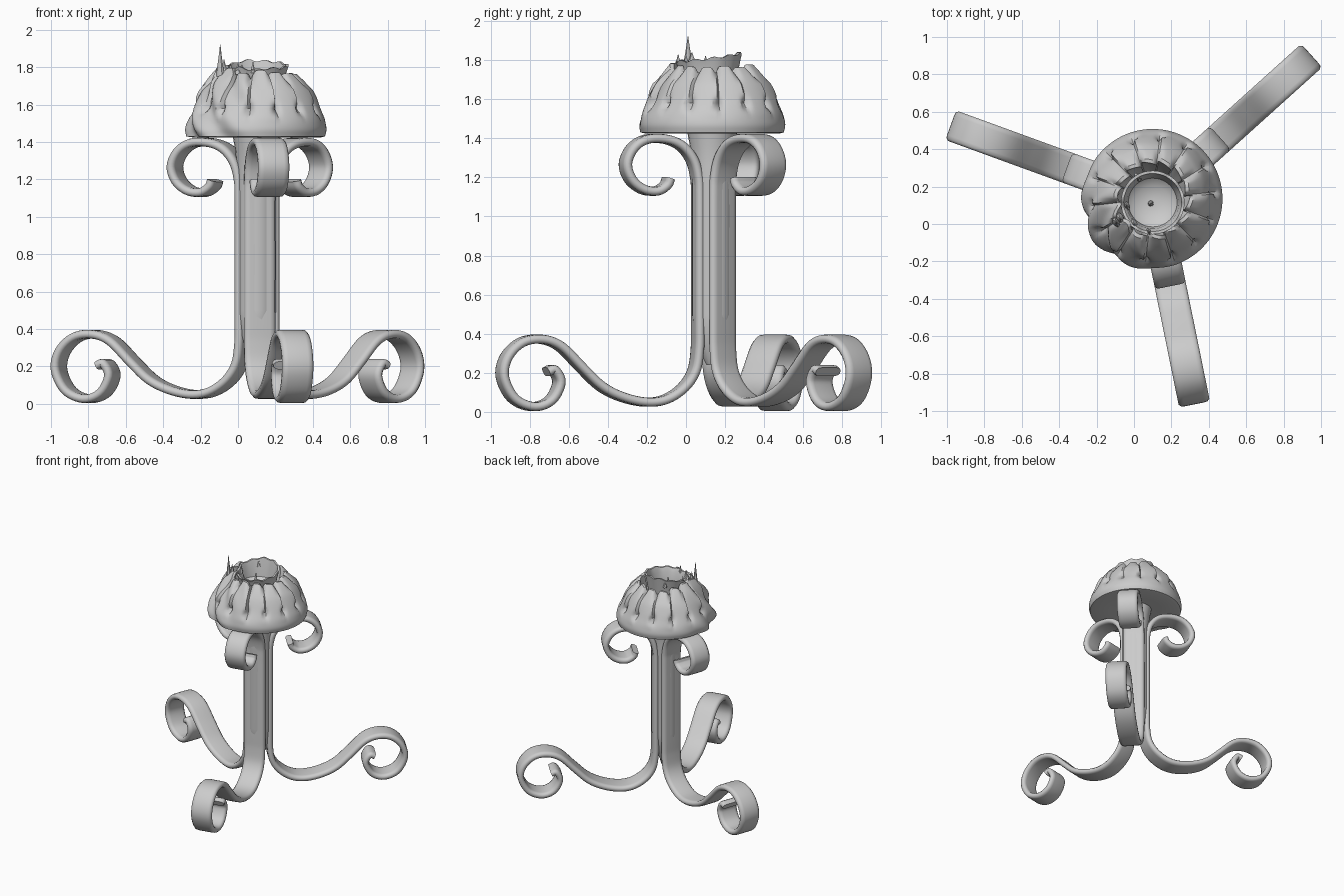
import bpy, bmesh, random
from math import sin, cos, pi, radians, exp
from mathutils import Vector

if "Cube" in bpy.data.objects:
    bpy.data.objects.remove(bpy.data.objects["Cube"])

random.seed(4)
CX, CY = 0.1, 0.135
TAU = 2 * pi


def finish(name, bm, angle=40):
    bmesh.ops.recalc_face_normals(bm, faces=bm.faces)
    me = bpy.data.meshes.new(name)
    bm.to_mesh(me)
    bm.free()
    ob = bpy.data.objects.new(name, me)
    bpy.context.collection.objects.link(ob)
    bpy.ops.object.select_all(action='DESELECT')
    ob.select_set(True)
    bpy.context.view_layer.objects.active = ob
    bpy.ops.object.shade_smooth_by_angle(angle=radians(angle))
    return ob


def smooth(points, steps=5):
    """Catmull-Rom curve through 2D points."""
    p = [Vector(q) for q in points]
    p = [2 * p[0] - p[1]] + p + [2 * p[-1] - p[-2]]
    out = []
    for a, b, c, d in zip(p, p[1:], p[2:], p[3:]):
        for k in range(steps):
            t = k / steps
            out.append(0.5 * (2 * b + (c - a) * t + (2 * a - 5 * b + 4 * c - d) * t * t
                              + (3 * b - a - 3 * c + d) * t ** 3))
    return out + [p[-2]]


def iron_strip(name, path, angle, width, thick, stretch=1.0):
    """Flat bar with rounded edges swept along a radial (r, z) path."""
    bm = bmesh.new()
    d = Vector((cos(angle), sin(angle), 0))
    side = Vector((-sin(angle), cos(angle), 0))
    w, t = width / 2, thick / 2
    half = [(-w, 0.35 * t), (-w + 0.012, 0.9 * t), (-w + 0.03, t), (w - 0.03, t),
            (w - 0.012, 0.9 * t), (w, 0.35 * t)]
    sect = half + [(a, -b) for a, b in reversed(half)]
    rings = []
    for i, p in enumerate(path):
        tan = (path[min(i + 1, len(path) - 1)] - path[max(i - 1, 0)]).normalized()
        n = Vector((-tan.y, tan.x))
        ring = []
        for a, b in sect:
            q = p + n * b
            co = Vector((CX, CY, q.y)) + d * q.x * stretch + side * a
            ring.append(bm.verts.new(co))
        rings.append(ring)
    for r0, r1 in zip(rings, rings[1:]):
        for j in range(len(sect)):
            k = (j + 1) % len(sect)
            bm.faces.new((r0[j], r0[k], r1[k], r1[j]))
    bm.faces.new(rings[0])
    bm.faces.new(rings[-1])
    return finish(name, bm, 50)


def lathe(name, profile, segs, warp=None, centre=(CX, CY), angle=40):
    """Revolve (r, z) points; warp(i, theta, r, z) may alter each one."""
    bm = bmesh.new()
    rings = []
    for i, (r, z) in enumerate(profile):
        ring = []
        for s in range(segs):
            th = TAU * s / segs
            rr, zz = warp(i, th, r, z) if warp else (r, z)
            ring.append(bm.verts.new((centre[0] + rr * cos(th), centre[1] + rr * sin(th), zz)))
        rings.append(ring)
    for r0, r1 in zip(rings, rings[1:]):
        for j in range(segs):
            k = (j + 1) % segs
            bm.faces.new((r0[j], r0[k], r1[k], r1[j]))
    bm.faces.new(rings[0])
    bm.faces.new(rings[-1])
    return finish(name, bm, angle)


# Three bent strips: foot scroll, column side, upper scroll, given as (y, z) of the side view
SCROLL = [(-.71, .205), (-.675, .215), (-.645, .15), (-.69, .06), (-.78, .027), (-.88, .07),
          (-.935, .18), (-.915, .28), (-.84, .355), (-.74, .372), (-.64, .335), (-.53, .225),
          (-.43, .13), (-.32, .075), (-.2, .05), (-.1, .065), (-.01, .125), (.045, .21),
          (.063, .32), (.065, .45), (.065, .8), (.065, 1.1), (.06, 1.2), (.035, 1.29),
          (-.02, 1.36), (-.1, 1.395), (-.2, 1.395), (-.27, 1.35), (-.305, 1.27), (-.28, 1.19),
          (-.22, 1.14), (-.15, 1.13), (-.1, 1.16), (-.085, 1.195)]
path = smooth([((0.14 - y) / 0.98, z) for y, z in SCROLL])
for side, deg, stretch in (("front", -78.5, 1.0), ("back_right", 42, 1.02), ("left", 160, 1.025)):
    iron_strip(side + "_scroll_leg", path, radians(deg), 0.168, 0.046, stretch)

# Solid core filling the column, flaring under the cap
lathe("column_core", [(.03, .24), (.09, .36), (.105, .5), (.105, 1.25), (.115, 1.36), (.13, 1.44)], 24)

# Pleated cap: overlapping petals with slots near the lower edge
PETALS = 14
lift = [random.uniform(-.025, .02) for _ in range(PETALS)]
push = [random.uniform(-.006, .01) for _ in range(PETALS)]
outer = smooth([(.365, 1.43), (.373, 1.47), (.362, 1.52), (.333, 1.58), (.295, 1.66),
                (.25, 1.73), (.205, 1.785)], 4)
outer = [tuple(p) for p in outer]
under = [(.02, 1.445), (.2, 1.44), (.345, 1.425)]
inner = [(.185, 1.785), (.175, 1.7), (.15, 1.62), (.02, 1.62)]
cap_profile = under + outer + inner


def petal_warp(i, th, r, z):
    if i < len(under) or i >= len(under) + len(outer) + 2:
        return r, z
    u = ((th - radians(5)) / TAU * PETALS) % PETALS
    k, f = int(u), u % 1
    up = min(1, max(0, (z - 1.5) / 0.1))
    rough = max(0, cos(th - radians(215))) ** 3
    dr = up * (0.024 * (f - 0.5) + push[k])
    edge = (f if f < 0.5 else f - 1) / 0.13
    if i < len(under) + len(outer):
        dr -= 0.035 * exp(-edge ** 2 - ((z - 1.575) / 0.028) ** 2)
    dr += rough * 0.02 * sin(9 * th + 25 * z)
    top = max(0, (z - 1.68) / 0.1)
    dz = top * (lift[k] - 0.03 * exp(-(edge * .8) ** 2))
    return r + dr, z + dz


lathe("pleated_cap", cap_profile, PETALS * 12, petal_warp, angle=32)

# Candle cup with a torn, sloping rim
cup = [(.02, 1.62), (.13, 1.62), (.145, 1.7), (.155, 1.76), (.17, 1.815),
       (.155, 1.815), (.14, 1.76), (.13, 1.69), (.09, 1.655), (.02, 1.65)]


def torn_rim(i, th, r, z):
    if i in (4, 5):
        z += 0.022 * sin(th - .3) + 0.012 * sin(5 * th) * max(0, cos(th - 3.6)) + .006 * sin(11 * th)
        z -= 0.03 * max(0, cos(th - radians(190))) ** 2
    return r, z


lathe("candle_cup", cup, 64, torn_rim, (0.1, 0.115))
lathe("candle_pin", [(.016, 1.64), (.012, 1.72), (.003, 1.78)], 12, None, (0.09, 0.11))

# Torn shards standing on the rim: x, y, base z, height, radius
shards = [(-.095, .01, 1.75, .17, .035), (-.075, .03, 1.76, .08, .04), (.08, -.04, 1.77, .06, .022),
          (.0, .0, 1.76, .06, .035), (.02, .25, 1.77, .06, .03), (-.04, .1, 1.75, .07, .03)]
for n, (x, y, z, h, r) in enumerate(shards):
    lathe("torn_shard_%d" % (n + 1), [(r, z), (r * .6, z + h * .4), (r * .3, z + h * .7), (r * .06, z + h)],
          10, lambda i, th, rr, zz: (rr * (1 - .5 * abs(sin(th + 1))), zz), (x, y))
